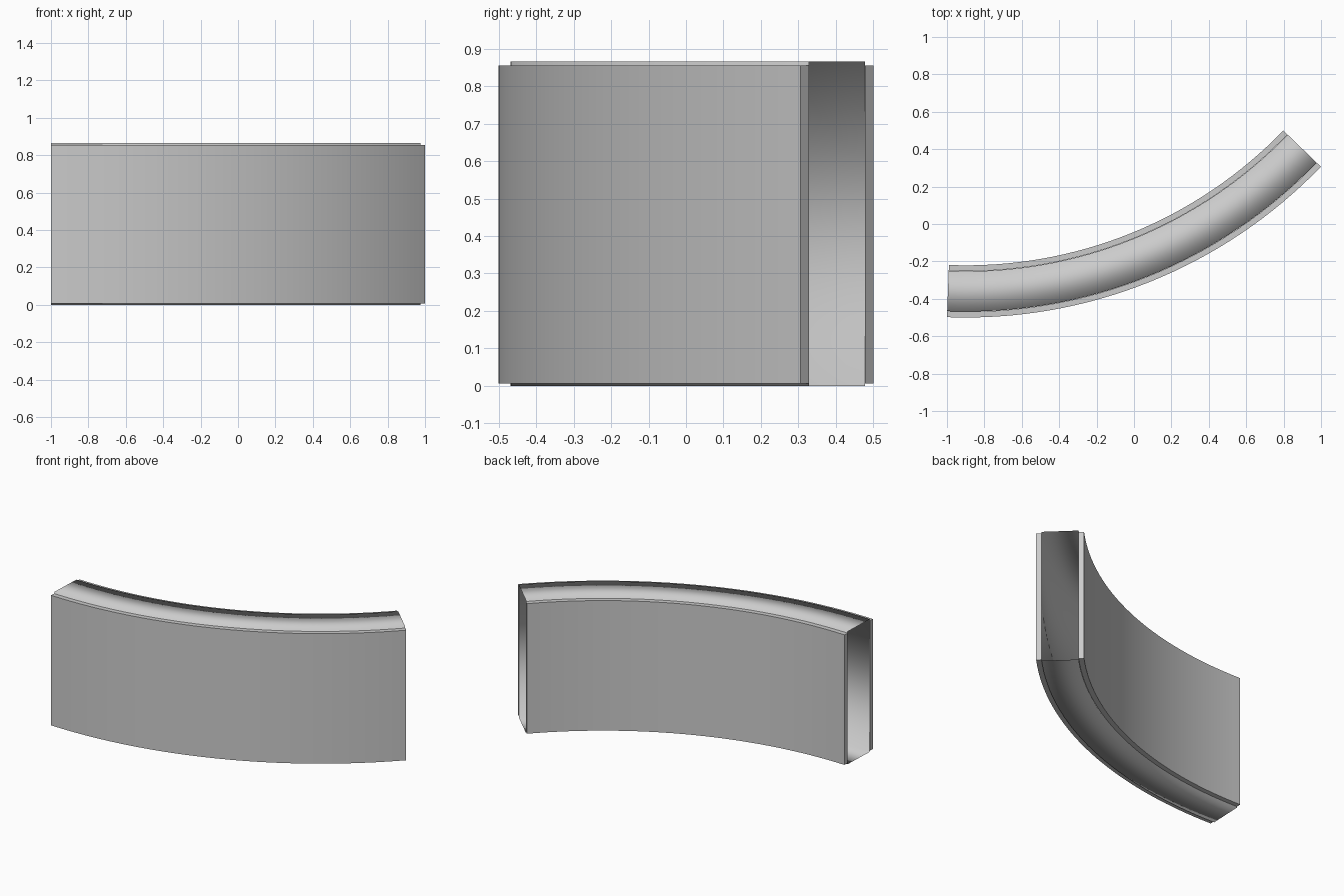
import bpy, bmesh, math

if "Cube" in bpy.data.objects:
    bpy.data.objects.remove(bpy.data.objects["Cube"])

CX, CY = -0.90, 2.14                      # centre of the bend
A0, A1 = math.radians(-2.17), math.radians(46.0)
SEGS = 32


def sweep(name, r0, r1, z0, z1, capped):
    """Sweep a rectangular section around the bend."""
    bm = bmesh.new()
    rings = []
    for i in range(SEGS + 1):
        a = A0 + (A1 - A0) * i / SEGS
        rings.append([bm.verts.new((CX + r * math.sin(a), CY - r * math.cos(a), z))
                      for r, z in ((r0, z0), (r1, z0), (r1, z1), (r0, z1))])
    for p, q in zip(rings, rings[1:]):
        for k in range(4):
            n = (k + 1) % 4
            bm.faces.new((p[k], p[n], q[n], q[k]))
    if capped:
        bm.faces.new(rings[0])
        bm.faces.new(rings[-1])
    bmesh.ops.recalc_face_normals(bm, faces=bm.faces)
    mesh = bpy.data.meshes.new(name)
    bm.to_mesh(mesh)
    bm.free()
    obj = bpy.data.objects.new(name, mesh)
    bpy.context.collection.objects.link(obj)
    mesh.shade_smooth()
    if capped:
        bpy.ops.object.select_all(action='DESELECT')
        obj.select_set(True)
        bpy.context.view_layer.objects.active = obj
        bpy.ops.object.shade_smooth_by_angle(angle=math.radians(30))
    return obj


# Thick curved side walls
sweep("outer_wall", 2.609, 2.640, 0.007, 0.855, True)
sweep("inner_wall", 2.361, 2.392, 0.007, 0.855, True)

# Open-ended thin duct between the walls, softly shaded all round
sweep("duct_liner", 2.393, 2.608, 0.0, 0.865, False)
